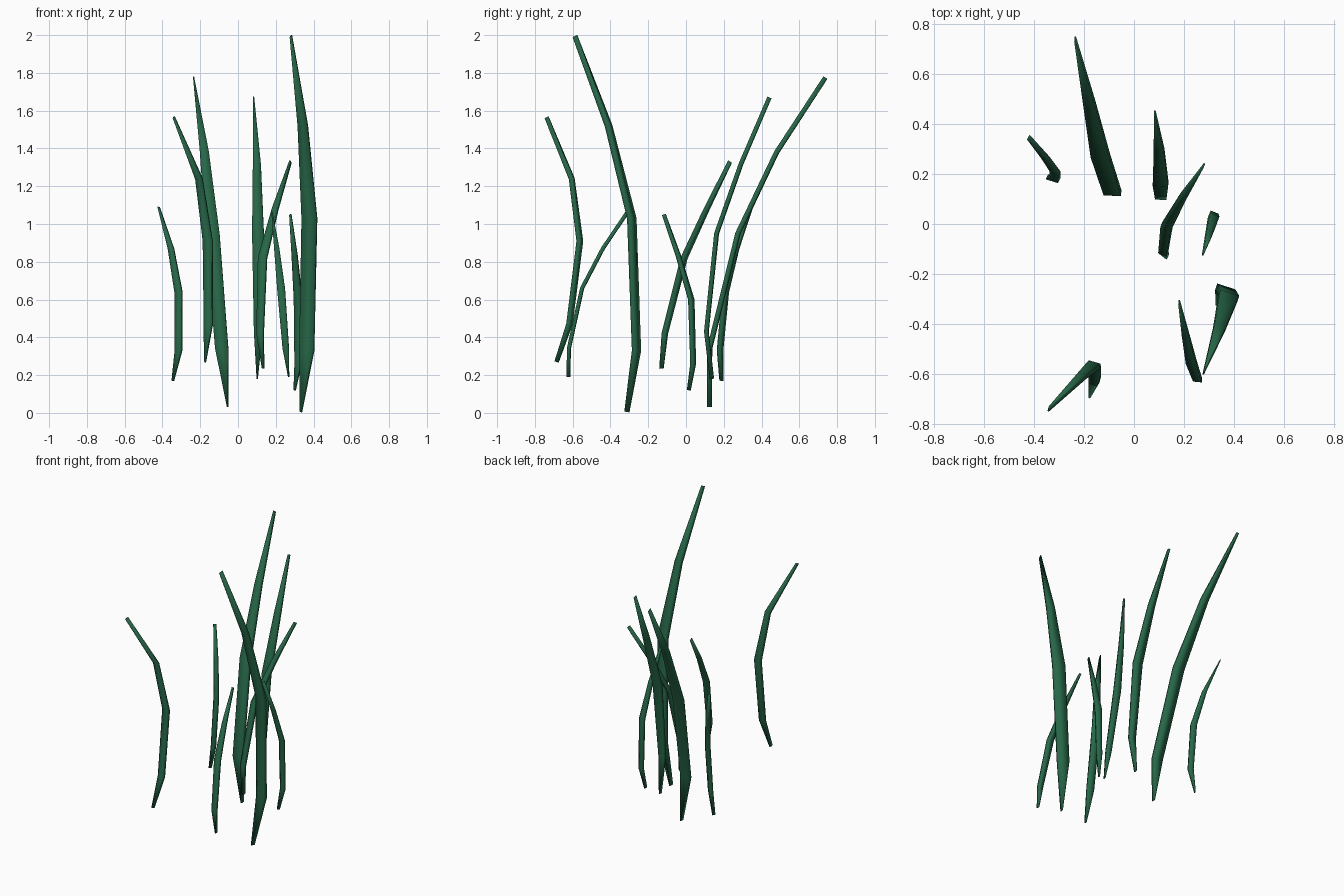
import bpy, bmesh, math
from mathutils import Vector

green = bpy.data.materials.new("dark grass green")
green.diffuse_color = (0.02, 0.135, 0.064, 1)
green.roughness = 0.8


def blade(name, path, widths, yaw, t):
    """Strip of constant thickness, narrowing at both ends, swept along a bent path."""
    pts = [Vector(p) for p in path]
    side = Vector((math.cos(math.radians(yaw)), math.sin(math.radians(yaw)), 0))
    bm = bmesh.new()
    rings = []
    for i, p in enumerate(pts):
        tan = (pts[min(i + 1, len(pts) - 1)] - pts[max(i - 1, 0)]).normalized()
        nrm = tan.cross(side).normalized() * (t / 2)
        w = side * (widths[i] / 2)
        rings.append([bm.verts.new(p + w * a + nrm * b)
                      for a, b in ((-1, -1), (1, -1), (1, 1), (-1, 1))])
    for a, b in zip(rings, rings[1:]):
        for k in range(4):
            bm.faces.new((a[k], a[(k + 1) % 4], b[(k + 1) % 4], b[k]))
    bm.faces.new(rings[0][::-1])
    bm.faces.new(rings[-1])
    bmesh.ops.recalc_face_normals(bm, faces=bm.faces)
    for f in bm.faces:
        f.smooth = True
    me = bpy.data.meshes.new(name)
    bm.to_mesh(me)
    bm.free()
    me.materials.append(green)
    ob = bpy.data.objects.new(name, me)
    bpy.context.collection.objects.link(ob)


# Each blade: path from root to tip, widths, yaw, thickness
blade("tallest_blade",
      [(.333, -.313, .005), (.364, -.262, .33), (.378, -.287, 1.03), (.343, -.41, 1.52), (.28, -.588, 1.995)],
      (.006, .076, .08, .05, .006), -18, .027)
blade("back_tall_blade",
      [(-.055, .125, .03), (-.086, .125, .34), (-.135, .275, .95), (-.178, .48, 1.38), (-.235, .738, 1.775)],
      (.006, .07, .075, .048, .006), -3, .025)
blade("back_right_blade",
      [(.102, .137, .18), (.107, .108, .43), (.106, .162, .95), (.1, .292, 1.32), (.083, .442, 1.67)],
      (.006, .045, .062, .042, .006), -3, .023)
blade("front_left_blade",
      [(-.175, -.685, .27), (-.157, -.617, .47), (-.16, -.562, .91), (-.207, -.605, 1.24), (-.34, -.738, 1.565)],
      (.006, .045, .05, .035, .006), -16, .023)
blade("middle_blade",
      [(.133, -.13, .235), (.117, -.112, .42), (.13, -.01, .82), (.197, .11, 1.08), (.278, .233, 1.33)],
      (.006, .035, .045, .03, .006), -22, .023)
blade("left_blade",
      [(-.345, .187, .17), (-.315, .18, .33), (-.315, .21, .64), (-.355, .267, .87), (-.42, .345, 1.09)],
      (.006, .036, .04, .03, .006), -28, .02)
blade("right_blade",
      [(.3, .015, .12), (.318, .038, .26), (.318, .028, .6), (.3, -.04, .83), (.277, -.117, 1.05)],
      (.006, .034, .042, .028, .006), -22, .02)
blade("front_right_blade",
      [(.268, -.622, .19), (.253, -.62, .34), (.228, -.55, .66), (.205, -.44, .87), (.18, -.312, 1.06)],
      (.006, .034, .042, .028, .006), -3, .02)
